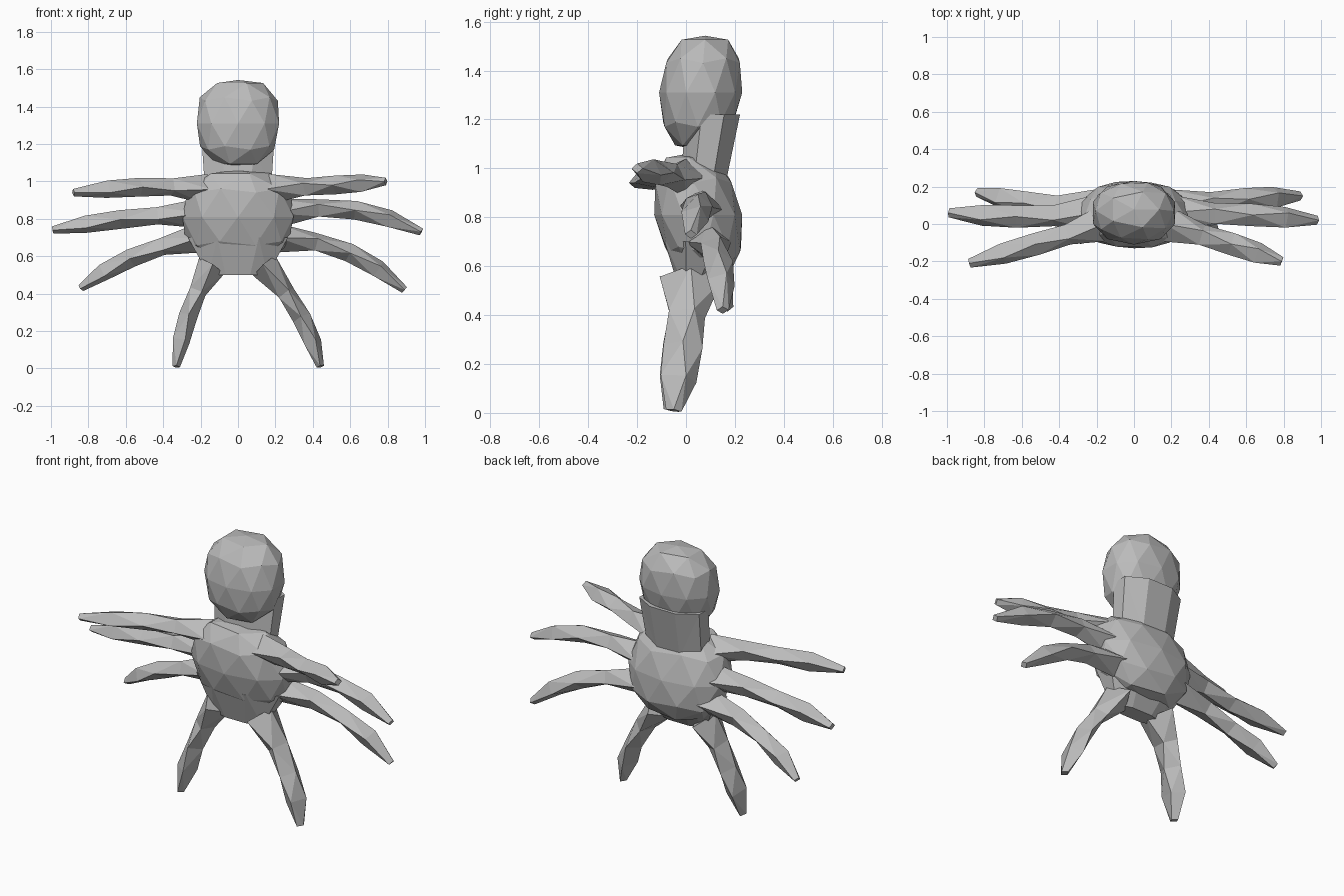
import bpy, bmesh, math
from mathutils import Vector

default_cube = bpy.data.objects.get("Cube")
if default_cube:
    bpy.data.objects.remove(default_cube)

colour = (0.5, 0.5, 0.5, 1)
grey = bpy.data.materials.new("plain grey")
grey.use_nodes = True
grey.diffuse_color = colour
grey.node_tree.nodes["Principled BSDF"].inputs["Base Color"].default_value = colour


def finish(name, bm):
    """Turn a bmesh into a flat-shaded grey object."""
    bmesh.ops.recalc_face_normals(bm, faces=bm.faces)
    mesh = bpy.data.meshes.new(name)
    bm.to_mesh(mesh)
    bm.free()
    mesh.materials.append(grey)
    part = bpy.data.objects.new(name, mesh)
    bpy.context.collection.objects.link(part)


def blob(name, centre, size, taper, lean):
    """Coarse, slightly boxy ball with flattened poles; taper widens its top, lean tips it back."""
    bm = bmesh.new()
    bmesh.ops.create_icosphere(bm, subdivisions=2, radius=1)
    for vert in bm.verts:
        x, y, z = (math.copysign(abs(c) ** 0.9, c) for c in vert.co)
        z = max(-0.93, min(0.93, z))
        widen = 1 + taper * z
        local = Vector((x * widen * size[0], y * widen * size[1] + lean * z, z * size[2]))
        vert.co = Vector(centre) + local
    finish(name, bm)


def join_rings(bm, rings):
    """Skin neighbouring rings and close both ends."""
    for lower, upper in zip(rings, rings[1:]):
        count = len(lower)
        for k in range(count):
            n = (k + 1) % count
            bm.faces.new((lower[k], lower[n], upper[n], upper[k]))
    bm.faces.new(rings[0])
    bm.faces.new(rings[-1])
    bmesh.ops.triangulate(bm, faces=bm.faces)


def tapered_block(name, bottom, top, bottom_size, top_size, sides=8):
    """Oval prism between two centres; each size is half width, half depth."""
    bm = bmesh.new()
    rings = []
    angles = [math.tau * (k + 0.5) / sides for k in range(sides)]
    for centre, (wide, deep) in ((bottom, bottom_size), (top, top_size)):
        rings.append([bm.verts.new(Vector(centre) + Vector((wide * math.cos(a), deep * math.sin(a), 0)))
                      for a in angles])
    join_rings(bm, rings)
    finish(name, bm)


def limb(name, root, middle, tip, depth):
    """Four-sided arm bending through three points, blunt and narrow at the tip."""
    root, middle, tip = Vector(root), Vector(middle), Vector(tip)
    thickness = (0.08, 0.05, 0.05, 0.05, 0.02)
    bend = 2 * middle - (root + tip) / 2
    bm = bmesh.new()
    rings = []
    for i, radius in enumerate(thickness):
        # Keep the fullest part of the forearm close to the tip
        t = (i / (len(thickness) - 1)) ** 0.9
        centre = root.lerp(bend, t).lerp(bend.lerp(tip, t), t)
        along = (bend - root).lerp(tip - bend, t)
        side = along.cross(Vector((0, 1, 0))).normalized()
        deep = side.cross(along).normalized()
        twist = 0.4 * (i % 2)
        angles = [math.tau * k / 4 + twist for k in range(4)]
        rings.append([bm.verts.new(centre + radius * (side * math.cos(a) + depth * deep * math.sin(a)))
                      for a in angles])
    join_rings(bm, rings)
    finish(name, bm)


# Head, neck and body
blob("head", (0, 0.06, 1.31), (0.23, 0.17, 0.25), 0.05, 0.02)
tapered_block("neck", (0, 0.07, 0.94), (0, 0.11, 1.22), (0.19, 0.1), (0.21, 0.12))
blob("body", (0, 0.05, 0.81), (0.31, 0.18, 0.27), 0, -0.04)
tapered_block("lower_body", (0, 0.02, 0.5), (0, 0.06, 0.7), (0.17, 0.05), (0.29, 0.16))

# Limbs: depth, shared root, then the middle and tip of the left and the right one
limbs = {
    "front_arm": (1.2, (0.17, 0, 0.96), (0.5, -0.1, 0.98), (0.79, -0.2, 1), (-0.5, -0.1, 0.97), (-0.88, -0.21, 0.94)),
    "middle_arm": (1.2, (0.2, 0.06, 0.83), (0.6, 0.05, 0.85), (0.98, 0.02, 0.73), (-0.6, 0.04, 0.8), (-0.99, 0.06, 0.74)),
    "back_arm": (1.2, (0.2, 0.09, 0.7), (0.57, 0.13, 0.63), (0.89, 0.15, 0.42), (-0.55, 0.11, 0.6), (-0.84, 0.17, 0.43)),
    "leg": (1.6, (0.14, 0.02, 0.55), (0.33, -0.01, 0.29), (0.44, -0.05, 0.01), (-0.26, -0.01, 0.3), (-0.33, -0.06, 0.01)),
}
for part, (depth, root, left_middle, left_tip, right_middle, right_tip) in limbs.items():
    x, y, z = root
    limb("left_" + part, root, left_middle, left_tip, depth)
    limb("right_" + part, (-x, y, z), right_middle, right_tip, depth)
